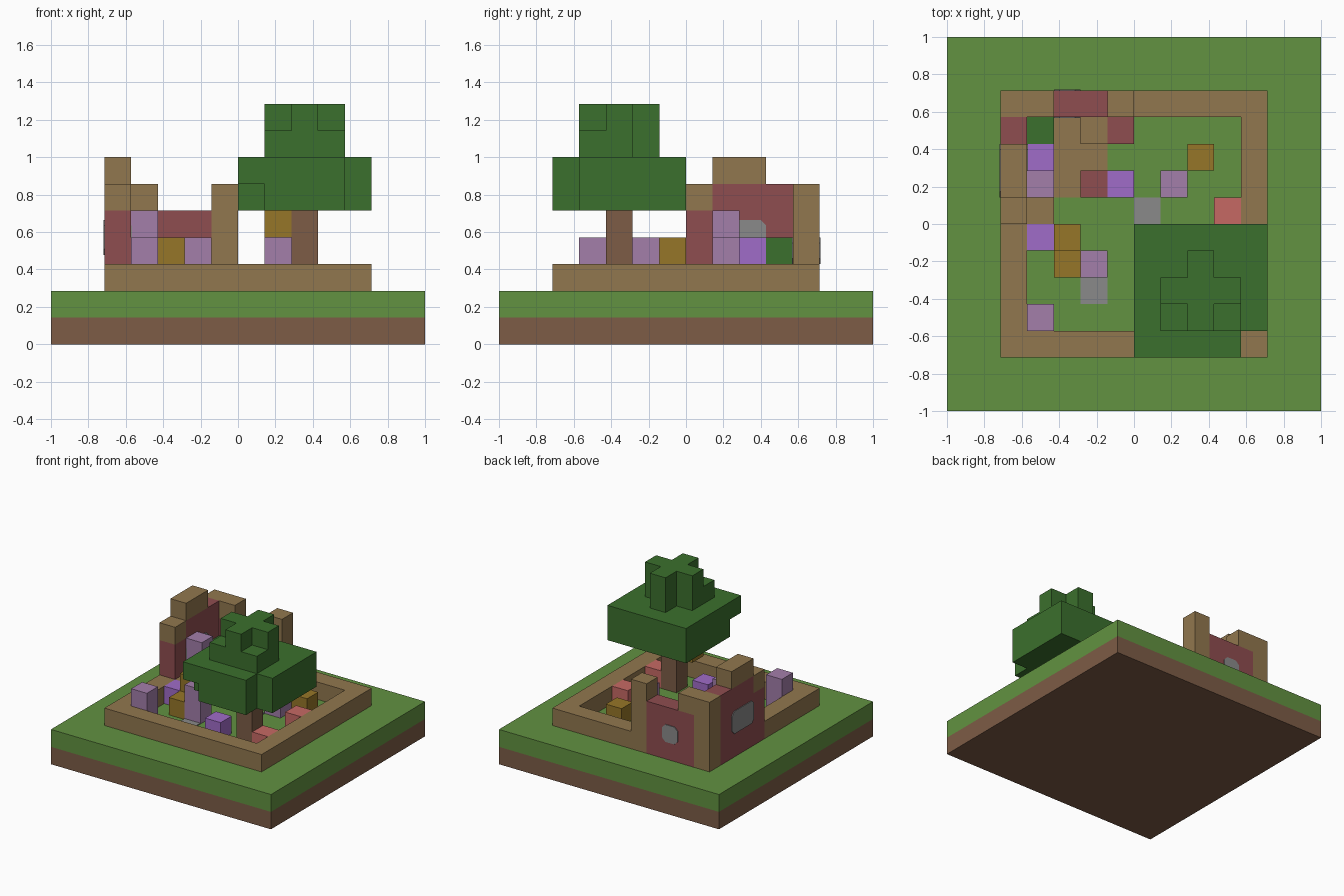
import bpy, bmesh, math
from mathutils import Vector

if "Cube" in bpy.data.objects:
    bpy.data.objects.remove(bpy.data.objects["Cube"])

U = 1 / 7  # one block; the plot is 14 blocks wide


def material(name, *rgb):
    lin = [((c / 255 + 0.055) / 1.055) ** 2.4 for c in rgb]
    m = bpy.data.materials.new(name)
    m.use_nodes = True
    m.diffuse_color = (*lin, 1)
    bsdf = m.node_tree.nodes["Principled BSDF"]
    bsdf.inputs["Base Color"].default_value = (*lin, 1)
    bsdf.inputs["Roughness"].default_value = 0.9
    return m


grass = material("grass_green", 98, 146, 65)
dirt = material("dirt_brown", 125, 92, 70)
wood = material("wood_tan", 145, 119, 78)
leaf = material("leaf_green", 59, 112, 45)
brick = material("brick_red", 143, 77, 80)
gold = material("petal_gold", 150, 118, 40)
lilac = material("petal_lilac", 163, 126, 170)
violet = material("petal_violet", 160, 108, 200)
stone = material("stone_grey", 138, 138, 138)
coral = material("petal_coral", 198, 105, 100)


def block(x, y, z, w=1, d=1, h=1):
    """Set of grid cells filling a box."""
    return {(i, j, k) for i in range(x, x + w)
            for j in range(y, y + d) for k in range(z, z + h)}


def finish(name, bm, mat):
    me = bpy.data.meshes.new(name)
    bm.to_mesh(me)
    bm.free()
    me.materials.append(mat)
    ob = bpy.data.objects.new(name, me)
    bpy.context.collection.objects.link(ob)
    return ob


def build(name, cells, mat):
    """Outer skin of a group of cells, with flat areas merged."""
    bm = bmesh.new()
    for c in sorted(cells):
        centre = Vector(c) + Vector((0.5, 0.5, 0.5)) - Vector((7, 7, 0))
        for axis in range(3):
            for s in (-1, 1):
                n = [0, 0, 0]
                n[axis] = s
                if (c[0] + n[0], c[1] + n[1], c[2] + n[2]) in cells:
                    continue
                n = Vector(n)
                u = Vector([n[2], n[0], n[1]])
                v = n.cross(u)
                bm.faces.new([bm.verts.new((centre + (n + u * a + v * b) / 2) * U)
                              for a, b in ((-1, -1), (1, -1), (1, 1), (-1, 1))])
    bmesh.ops.remove_doubles(bm, verts=bm.verts, dist=0.001)
    bmesh.ops.dissolve_limit(bm, angle_limit=0.01, verts=bm.verts, edges=bm.edges)
    return finish(name, bm, mat)


def slab(name, cells, mat):
    """Thin ground plate over grid cells."""
    ob = build(name, cells, mat)
    for v in ob.data.vertices:
        if v.co.z > 2.5 * U:
            v.co.z = 2 * U + 0.008


def window(name, centre, right, w, h, mat):
    """Thin pane with cut corners, standing upright along 'right'."""
    right, up = Vector(right), Vector((0, 0, 1))
    out = right.cross(up)
    cut = 0.03
    pts = []
    for sx, sz in ((1, 1), (-1, 1), (-1, -1), (1, -1)):
        pair = [(sx * w / 2, sz * (h / 2 - cut)), (sx * (w / 2 - cut), sz * h / 2)]
        pts += pair if sx * sz > 0 else pair[::-1]
    bm = bmesh.new()
    f = bm.faces.new([bm.verts.new(Vector(centre) + right * a + up * b) for a, b in pts])
    ext = bmesh.ops.extrude_face_region(bm, geom=[f])
    for v in ext["geom"]:
        if isinstance(v, bmesh.types.BMVert):
            v.co += out * 0.006
    bmesh.ops.recalc_face_normals(bm, faces=bm.faces)
    finish(name, bm, mat)


# Ground
build("dirt_base", block(0, 0, 0, 14, 14), dirt)
build("grass_layer", block(0, 0, 1, 14, 14), grass)

# Ruined house: timber sill, corner posts and caps, brick panels
back_panel = block(3, 11, 2, 3, 1, 3)
side_panel = block(2, 7, 2, 1, 1, 3) | block(2, 8, 2, 1, 3, 4)
sill = block(2, 2, 2, 10, 10) - block(3, 3, 2, 8, 8)
timber = sill | block(2, 11, 2, 1, 1, 4) | block(6, 11, 2, 1, 1, 4)
timber |= block(3, 11, 5) | block(2, 7, 5) | block(2, 8, 6, 1, 2)
build("timber_frame", timber - back_panel - side_panel, wood)
build("back_brick_panel", back_panel, brick)
build("side_brick_panel", side_panel, brick)

# Window panes on both sides of each wall
for side, s in (("outer", 1), ("inner", -1)):
    y = (4.5 + 0.5 * s) * U
    window("back_window_" + side, (-2.5 * U, y, 3.5 * U), (-s, 0, 0), U, U, stone)
    x = (-4.5 - 0.5 * s) * U
    window("side_window_" + side, (x, 2 * U, 4 * U), (0, -s, 0), 2 * U, 1.3 * U, stone)

# Rubble and floor remains
slab("floor_remains", block(4, 8, 2, 1, 3) | block(5, 9, 2), wood)
build("fallen_beam", block(5, 10, 2), wood)
build("door_step", block(3, 7, 2), wood)
build("fallen_brick_front", block(5, 8, 2), brick)
build("fallen_brick_back", block(6, 10, 2), brick)
slab("stone_tile_front", block(5, 4, 2), stone)
slab("stone_tile_middle", block(7, 7, 2), stone)

# Tree
build("tree_trunk", block(9, 4, 2, 1, 1, 3), dirt)
crown = block(7, 2, 5, 5, 5, 2) - block(11, 2, 5, 1, 1, 2) - block(7, 2, 5)
top = block(8, 3, 7, 3, 2) | block(9, 5, 7) | block(8, 4, 8, 3) | block(9, 3, 8, 1, 3)
build("tree_crown", crown | top, leaf)
build("hanging_hive", block(8, 4, 4), gold)

# Flowers: colour, column, row, height
for n, (mat, x, y, h) in enumerate((
        (lilac, 3, 3, 2), (lilac, 5, 5, 2), (lilac, 3, 8, 3), (lilac, 8, 8, 2),
        (violet, 3, 6, 1), (violet, 3, 9, 2), (violet, 6, 8, 1), (violet, 7, 4, 1),
        (gold, 4, 5, 1), (gold, 4, 6, 2), (gold, 9, 9, 1),
        (coral, 10, 7, 1), (coral, 10, 4, 1), (leaf, 3, 10, 2))):
    build(f"flower_{n + 1}", block(x, y, 2, 1, 1, h), mat)
